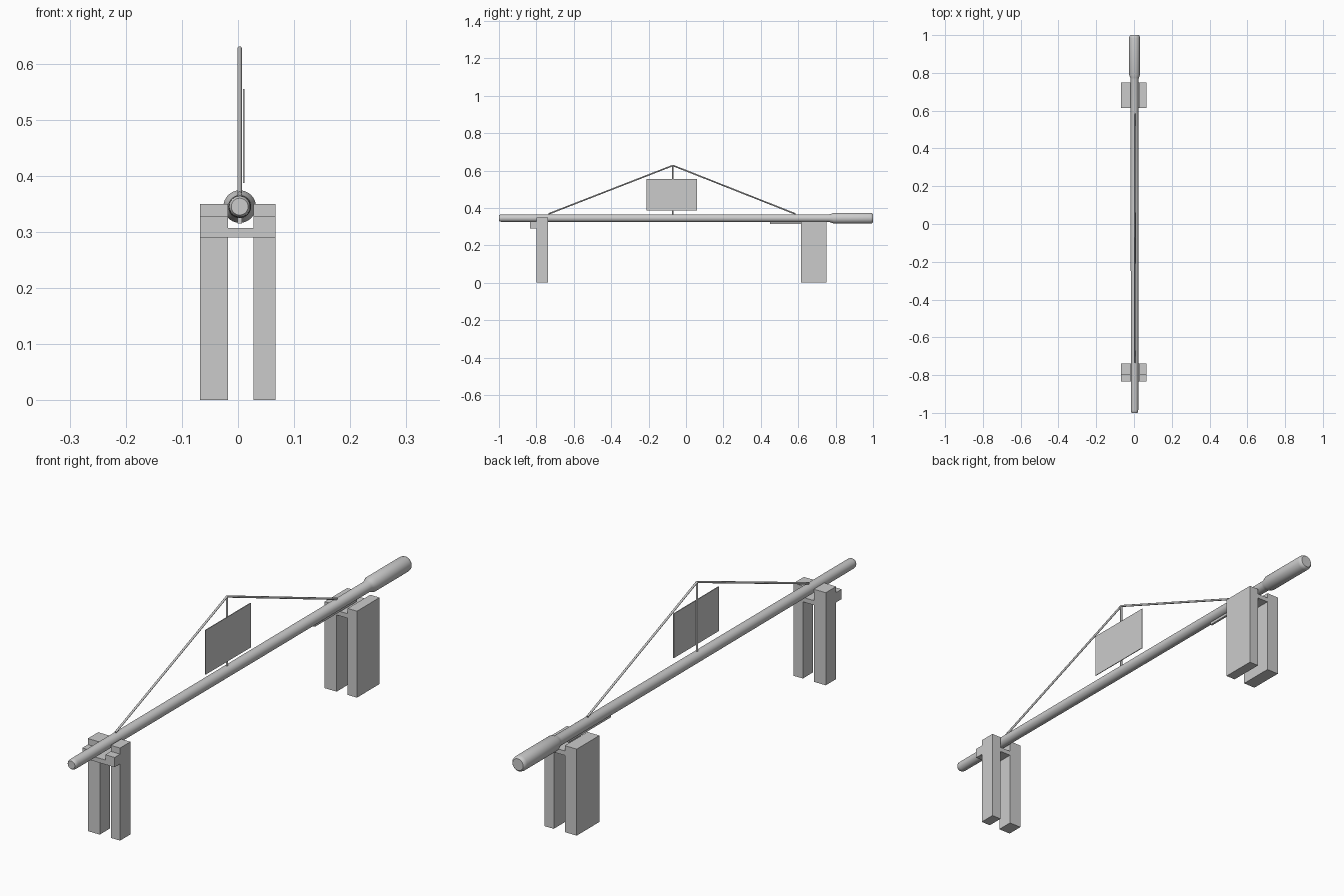
import bpy, bmesh, math
from mathutils import Vector

if "Cube" in bpy.data.objects:
    bpy.data.objects.remove(bpy.data.objects["Cube"])

CX, CZ = 0.003, 0.345      # pole axis


def make(name, bm, smooth=False):
    bmesh.ops.recalc_face_normals(bm, faces=bm.faces)
    me = bpy.data.meshes.new(name)
    bm.to_mesh(me)
    bm.free()
    ob = bpy.data.objects.new(name, me)
    bpy.context.collection.objects.link(ob)
    if smooth:
        bpy.ops.object.select_all(action='DESELECT')
        ob.select_set(True)
        bpy.context.view_layer.objects.active = ob
        bpy.ops.object.shade_smooth_by_angle(angle=math.radians(35))
    return ob


def box(name, lo, hi):
    bm = bmesh.new()
    bmesh.ops.create_cube(bm, size=1)
    for v in bm.verts:
        v.co = [(l + h) / 2 + c * (h - l) for l, h, c in zip(lo, hi, v.co)]
    return make(name, bm)


def prism(name, outline, y0, y1):
    # extrude an x-z outline along y
    bm = bmesh.new()
    face = bm.faces.new([bm.verts.new((x, y0, z)) for x, z in outline])
    ext = bmesh.ops.extrude_face_region(bm, geom=[face])['geom']
    for v in ext:
        if isinstance(v, bmesh.types.BMVert):
            v.co.y = y1
    return make(name, bm)


def rod(name, a, b, r=0.004, sides=12):
    a, b = Vector(a), Vector(b)
    bm = bmesh.new()
    bmesh.ops.create_cone(bm, cap_ends=True, segments=sides, radius1=r,
                          radius2=r, depth=(b - a).length)
    ob = make(name, bm, True)
    ob.location = (a + b) / 2
    ob.rotation_euler = (b - a).to_track_quat('Z', 'Y').to_euler()
    return ob


# pole with a thicker rear grip, turned around its axis
profile = [(-1, 0), (-1, 0.015), (-0.995, 0.0185), (-0.985, 0.0195),
           (0.06, 0.0205), (0.765, 0.0205), (0.775, 0.023), (0.79, 0.029),
           (0.985, 0.029), (0.995, 0.027), (1, 0.022), (1, 0)]
bm = bmesh.new()
verts = [bm.verts.new((CX, y, CZ + r)) for y, r in profile]
edges = [bm.edges.new(p) for p in zip(verts, verts[1:])]
bmesh.ops.spin(bm, geom=verts + edges, cent=(CX, 0, CZ), axis=(0, 1, 0),
               angle=2 * math.pi, steps=32)
bmesh.ops.remove_doubles(bm, verts=bm.verts, dist=1e-5)
make("pole", bm, True)

# supports: two legs joined by a cross bar the pole lies over
L, IL, IR, R = -0.068, -0.018, 0.028, 0.067
for side, y0, y1, top in (("front", -0.80, -0.738, 0.35),
                          ("rear", 0.615, 0.75, 0.327)):
    prism(side + "_support",
          [(L, 0), (IL, 0), (IL, 0.29), (IR, 0.29), (IR, 0), (R, 0),
           (R, top), (IR, top), (IR, 0.307), (IL, 0.307), (IL, top), (L, top)],
          y0, y1)

# notched ledge in front of the front support
prism("front_ledge",
      [(L, 0.29), (R, 0.29), (R, 0.327), (IR, 0.327), (IR, 0.307),
       (IL, 0.307), (IL, 0.327), (L, 0.327)], -0.833, -0.80)

# triangular stay frame with its post
apex = (CX, -0.07, 0.627)
rod("front_stay", (CX, -0.735, 0.368), apex)
rod("rear_stay", apex, (CX, 0.585, 0.368))
rod("post", (CX, -0.07, 0.345), apex)

# small strip under the pole
box("underside_strip", (CX - 0.004, 0.45, 0.315), (CX + 0.004, 0.70, 0.33))

# hanging panel with a shallow border on both faces
panel = box("panel", (0.0085, -0.21, 0.387), (0.0115, 0.06, 0.555))
bm = bmesh.new()
bm.from_mesh(panel.data)
faces = [f for f in bm.faces if abs(f.normal.x) > 0.9]
bmesh.ops.inset_individual(bm, faces=faces, thickness=0.007, depth=-0.0008)
bm.to_mesh(panel.data)
bm.free()
